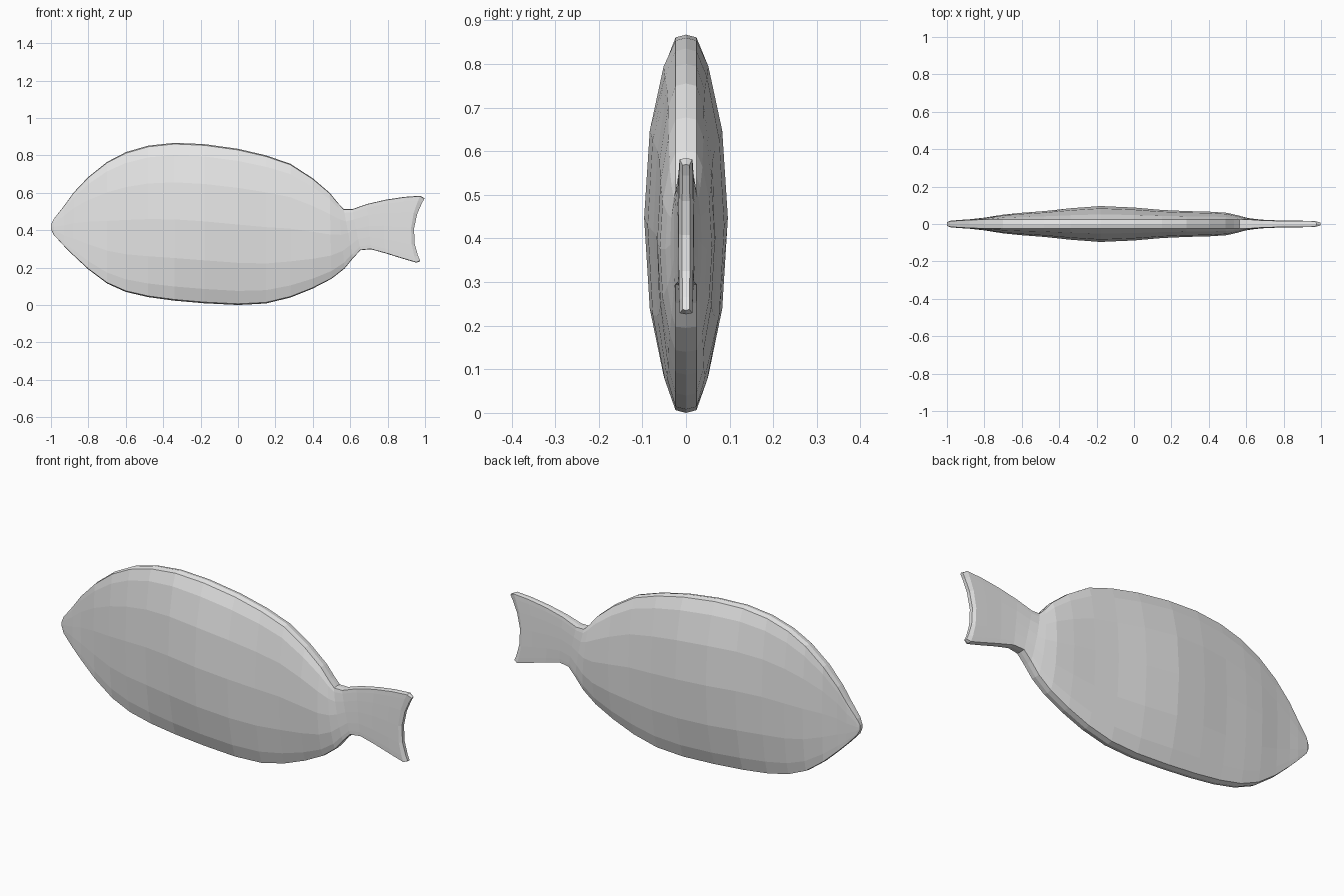
import bpy, bmesh

grey = bpy.data.materials.new("light grey")
grey.diffuse_color = (0.8, 0.8, 0.8, 1)

# Half cross-section: height fraction, swell between rim and full width
HALF = [(0.985, 0.0), (0.845, 0.38), (0.5, 0.82), (0.03, 1.0),
        (-0.46, 0.82), (-0.82, 0.38), (-0.985, 0.0)]

# Ribs: x top, z top, x bottom, z bottom, half width, backward bow
RIBS = [
    (-1.0, .43, -1.0, .405, .010, 0), (-.985, .46, -.985, .375, .017, 0),
    (-.93, .53, -.93, .315, .022, 0), (-.88, .60, -.88, .265, .025, 0),
    (-.80, .685, -.80, .19, .034, 0), (-.70, .765, -.70, .115, .050, 0),
    (-.60, .817, -.60, .07, .060, 0), (-.48, .852, -.48, .042, .069, 0),
    (-.34, .867, -.34, .023, .084, 0), (-.18, .86, -.18, .009, .096, 0),
    (0, .835, 0, .0, .088, 0), (.15, .80, .15, .008, .075, 0),
    (.28, .755, .28, .04, .069, 0), (.40, .677, .40, .088, .066, 0),
    (.49, .60, .50, .14, .060, 0), (.535, .545, .57, .195, .047, 0),
    (.565, .513, .615, .25, .036, 0), (.61, .512, .655, .293, .028, 0),
    (.69, .54, .71, .298, .022, 0), (.79, .563, .79, .276, .019, -.01),
    (.89, .578, .88, .248, .018, -.02), (.975, .584, .955, .226, .017, -.04),
    (.998, .570, .975, .235, .009, -.046),
]


def rib_ring(xt, zt, xb, zb, width, bow):
    def point(u, y):
        f = (u + 1) / 2
        return (xb + (xt - xb) * f + bow * (1 - u * u), y, zb + (zt - zb) * f)
    rim = min(.024, width * .85)   # narrow rim along back and belly
    side = [point(u, rim + (width - rim) * s) for u, s in HALF]
    other = [(x, -y, z) for x, y, z in reversed(side)]
    return [point(1, 0)] + side + [point(-1, 0)] + other


# Fish body and tail, lofted through the ribs
bm = bmesh.new()
rings = [[bm.verts.new(p) for p in rib_ring(*r)] for r in RIBS]
n = len(rings[0])
for a, b in zip(rings, rings[1:]):
    for i in range(n):
        j = (i + 1) % n
        bm.faces.new((a[i], a[j], b[j], b[i]))

# Snout and tail-end caps as strips from side to side
for ring in (rings[0], rings[-1]):
    bm.faces.new((ring[0], ring[1], ring[-1]))
    for i in range(1, n // 2 - 1):
        bm.faces.new((ring[i], ring[i + 1], ring[n - i - 1], ring[n - i]))
    h = n // 2
    bm.faces.new((ring[h - 1], ring[h], ring[h + 1]))
bmesh.ops.recalc_face_normals(bm, faces=bm.faces)

mesh = bpy.data.meshes.new("fish_body")
bm.to_mesh(mesh)
bm.free()
mesh.materials.append(grey)
fish = bpy.data.objects.new("fish_body", mesh)
bpy.context.collection.objects.link(fish)
